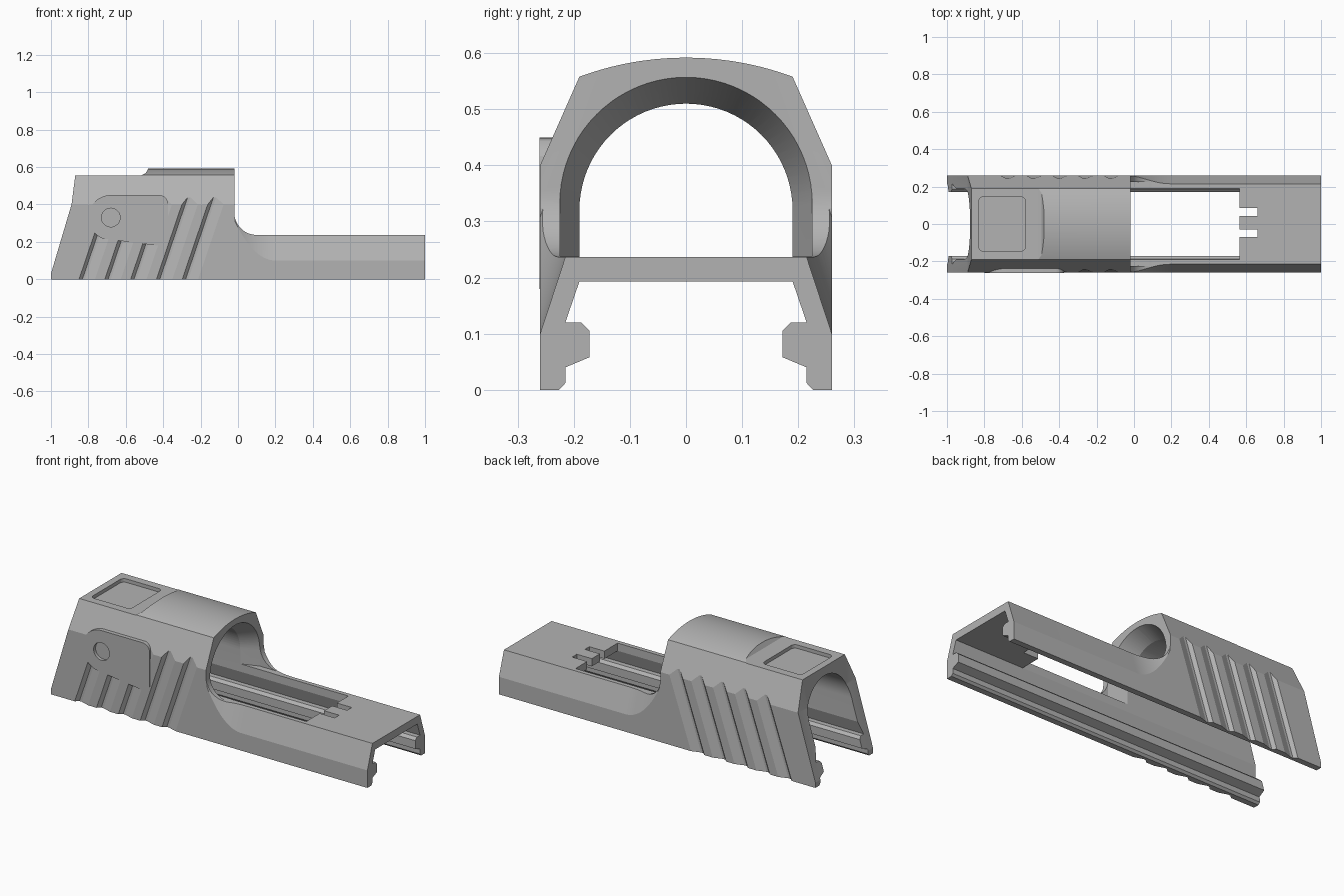
import bpy, bmesh, math
from mathutils import Matrix, Vector

if "Cube" in bpy.data.objects:
    bpy.data.objects.remove(bpy.data.objects["Cube"], do_unlink=True)

grey = bpy.data.materials.new("machined_grey")
grey.use_nodes = True
COLOUR = (0.45, 0.45, 0.45, 1)
grey.diffuse_color = COLOUR
grey.node_tree.nodes["Principled BSDF"].inputs["Base Color"].default_value = COLOUR


def loft(name, sections, matrix=None):
    """Closed solid through matching rings of 3D points."""
    bm = bmesh.new()
    rings = [[bm.verts.new(p) for p in ring] for ring in sections]
    n = len(rings[0])
    for a, b in zip(rings, rings[1:]):
        for i in range(n):
            j = (i + 1) % n
            bm.faces.new((a[i], a[j], b[j], b[i]))
    bm.faces.new(rings[0])
    bm.faces.new(rings[-1])
    if matrix:
        bm.transform(matrix)
    bmesh.ops.recalc_face_normals(bm, faces=bm.faces)
    mesh = bpy.data.meshes.new(name)
    bm.to_mesh(mesh)
    bm.free()
    mesh.materials.append(grey)
    ob = bpy.data.objects.new(name, mesh)
    bpy.context.collection.objects.link(ob)
    return ob


def prism(name, pts, lo, hi, axis, matrix=None):
    place = {"x": lambda p, d: (d, p[0], p[1]),
             "y": lambda p, d: (p[0], d, p[1]),
             "z": lambda p, d: (p[0], p[1], d)}[axis]
    return loft(name, [[place(p, d) for p in pts] for d in (lo, hi)], matrix)


def arc(cx, cy, r, start, end, steps):
    angles = [math.radians(start + (end - start) * i / steps) for i in range(steps + 1)]
    return [(cx + r * math.cos(a), cy + r * math.sin(a)) for a in angles]


def rect(x0, x1, y0, y1):
    return [(x0, y0), (x1, y0), (x1, y1), (x0, y1)]


def mirrored(half):
    """Right half of an outline joined to its reflection."""
    return half + [(-a, b) for a, b in reversed(half)]


def combine(target, tool, operation):
    mod = target.modifiers.new(operation, "BOOLEAN")
    mod.operation, mod.solver, mod.object = operation, "EXACT", tool
    bpy.ops.object.select_all(action="DESELECT")
    bpy.context.view_layer.objects.active = target
    target.select_set(True)
    bpy.ops.object.modifier_apply(modifier=mod.name)
    bpy.data.objects.remove(tool, do_unlink=True)


def cut(tool):
    combine(body, tool, "DIFFERENCE")


# Outer shell: shouldered section with a crowned top
crown_r = 0.548
crown_a = math.degrees(math.asin(0.19 / crown_r))
crown = arc(0, 0.592 - crown_r, crown_r, 90 - crown_a, 90 + crown_a, 20)
body = prism("slide_body", [(-0.26, 0), (0.26, 0), (0.26, 0.40)] + crown + [(-0.26, 0.40)],
             -1.02, 1, "x")

# Side silhouette: raked rear, stepped crown, fillet down to the low front deck
fillet = arc(0.1, 0.357, 0.12, 180, 270, 14)
side = [(-1, -0.1), (-1, 0.03), (-0.89, 0.40), (-0.87, 0.556), (-0.515, 0.556),
        (-0.495, 0.566), (-0.48, 0.59), (-0.475, 0.7), (-0.02, 0.7)] + fillet + [
        (1.1, 0.237), (1.1, -0.1)]
combine(body, prism("silhouette", side, -0.5, 0.5, "y"), "INTERSECT")

# Sloped front flanks that scoop out to meet the rear walls
R = 0.39
scoop = [(x, R - math.sqrt(R * R - (0.2 - x) ** 2))
         for x in [-0.015 + 0.215 * i / 14 for i in range(15)]]
scoop += [(1.1, 0), (1.1, 0.3), (-0.015, 0.3)]
for s in (-1, 1):
    up = Vector((0, -0.045 * s, 0.137)).normalized()
    out = Vector((0, 0.137 * s, 0.045)).normalized()
    m = Matrix((Vector((1, 0, 0)), out, up)).transposed().to_4x4()
    m.translation = (0, 0.26 * s, 0.1)
    cut(prism("flank_cutter", scoop, -0.3, 0.5, "z", m))

# Underside channel with guide rails
rail = [(0.226, -0.05), (0.226, 0), (0.215, 0.012), (0.215, 0.04), (0.172, 0.058),
        (0.172, 0.105), (0.187, 0.12), (0.215, 0.12), (0.19, 0.193)]
cut(prism("channel_cutter", mirrored(rail), -1.2, 1.2, "x"))

# Arched bore, running on as the open slot in the deck
bore = [(0.19, 0.16)] + arc(0, 0.32, 0.19, 0, 180, 40) + [(-0.19, 0.16)]
cut(prism("bore_cutter", bore, -1.2, 0.565, "x"))


# Flared mouth of the bore
def mouth(x, r, z):
    ring = [(r, 0.238)] + arc(0, z, r, 0, 180, 40) + [(-r, 0.238)]
    return [(x, a, b) for a, b in ring]


cut(loft("mouth_cutter", [mouth(-0.13, 0.186, 0.32), mouth(-0.02, 0.225, 0.332),
                          mouth(0.15, 0.225, 0.332)]))

# Two notches at the end of the slot
for y0, y1 in ((0.043, 0.085), (-0.07, -0.03)):
    cut(prism("notch_cutter", rect(0.54, 0.66, y0, y1), 0.15, 0.3, "z"))

# Shallow rounded pocket in the rear roof
pocket = []
for cx, cy, a in ((-0.605, 0.12, 0), (-0.805, 0.12, 90), (-0.805, -0.12, 180), (-0.605, -0.12, 270)):
    pocket += arc(cx, cy, 0.025, a, a + 90, 5)
cut(prism("pocket_cutter", pocket, 0.536, 0.7, "z"))

# Slanted grip grooves on both walls
groove = [(-0.003, -0.01), (0, 0), (0.018, 0.017), (0.032, 0.017), (0.085, 0), (0.09, -0.01)]
for s in (-1, 1):
    for k in range(5):
        x = -0.85 + 0.138 * k
        rings = [[(x + dx + 0.34 * z, s * (0.26 - d), z) for dx, d in groove]
                 for z in (-0.05, 0.52)]
        cut(loft("groove_cutter", rings))

# Lever plate with a round dimple on the right wall
plate = arc(-0.68, 0.33, 0.12, 90, 250, 24) + [(-0.43, 0.18)]
plate += arc(-0.41, 0.215, 0.035, 290, 360, 5) + arc(-0.42, 0.405, 0.045, 0, 90, 6)
combine(body, prism("lever_plate", plate, -0.261, -0.228, "y"), "UNION")
cut(prism("dimple_cutter", arc(-0.68, 0.33, 0.05, 0, 348.75, 31), -0.3, -0.243, "y"))

bpy.ops.object.select_all(action="DESELECT")
body.select_set(True)
bpy.context.view_layer.objects.active = body
bpy.ops.object.shade_smooth_by_angle(angle=math.radians(15))
